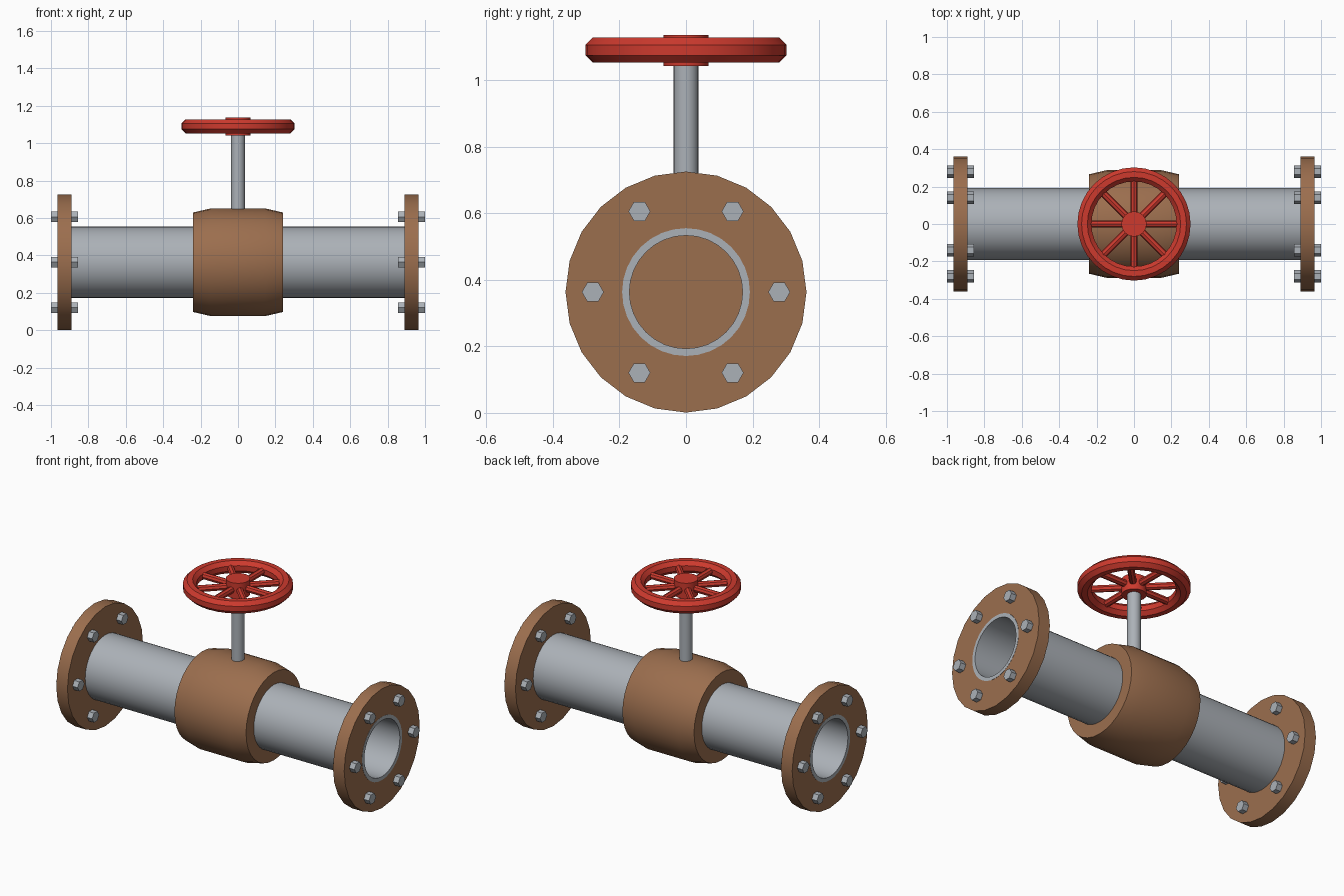
import bpy, math
from mathutils import Matrix, Vector

if "Cube" in bpy.data.objects:
    bpy.data.objects.remove(bpy.data.objects["Cube"], do_unlink=True)

AXIS_Z = 0.363    # height of the pipe centreline
WHEEL_Z = 1.09    # height of the handwheel


def material(name, rgb):
    m = bpy.data.materials.new(name)
    m.use_nodes = True
    m.diffuse_color = (*rgb, 1)
    m.node_tree.nodes["Principled BSDF"].inputs["Base Color"].default_value = (*rgb, 1)
    return m


brown = material("brown_casting", (0.33, 0.156, 0.076))
grey = material("grey_steel", (0.41, 0.44, 0.475))
red = material("red_paint", (0.61, 0.042, 0.027))


def lathe(name, profile, sides, mat, axis, origin, closed=False):
    """Spin (along, radius) points around an axis; ends are capped unless the profile is a loop."""
    rot = Vector((0, 0, 1)).rotation_difference(Vector(axis)).to_matrix().to_4x4()
    place = Matrix.Translation(origin) @ rot
    verts = []
    for along, radius in profile:
        for i in range(sides):
            a = math.tau * i / sides
            verts.append(place @ Vector((radius * math.cos(a), radius * math.sin(a), along)))
    n = len(profile)
    faces = []
    for j in range(n if closed else n - 1):
        p, q = j * sides, (j + 1) % n * sides
        for i in range(sides):
            k = (i + 1) % sides
            faces.append((p + i, p + k, q + k, q + i))
    if not closed:
        faces.append(tuple(reversed(range(sides))))
        faces.append(tuple(range((n - 1) * sides, n * sides)))
    mesh = bpy.data.meshes.new(name)
    mesh.from_pydata(verts, [], faces)
    mesh.materials.append(mat)
    obj = bpy.data.objects.new(name, mesh)
    bpy.context.collection.objects.link(obj)
    bpy.ops.object.select_all(action="DESELECT")
    obj.select_set(True)
    bpy.context.view_layer.objects.active = obj
    bpy.ops.object.shade_smooth_by_angle(angle=math.radians(30))
    return obj


def tube(name, start, end, inner, outer, sides, mat, axis, origin):
    loop = [(start, inner), (start, outer), (end, outer), (end, inner)]
    # reversed so that the faces point outwards
    return lathe(name, loop[::-1], sides, mat, axis, origin, closed=True)


def rod(name, start, end, radius, sides, mat, axis, origin):
    return lathe(name, [(start, radius), (end, radius)], sides, mat, axis, origin)


centre = (0, 0, AXIS_Z)

# Valve body with chamfered shoulders
lathe("valve_body", [(-0.24, 0.266), (-0.145, 0.288), (0.145, 0.288), (0.24, 0.266)],
      32, brown, (1, 0, 0), centre)

# Pipe, flange and bolts on each side
for side, sign in (("left", 1), ("right", -1)):
    out = (sign, 0, 0)
    tube(side + "_pipe", 0.2, 0.966, 0.17, 0.192, 32, grey, out, centre)
    tube(side + "_flange", 0.89, 0.965, 0.185, 0.362, 24, brown, out, centre)
    for i in range(6):
        a = math.tau * i / 6
        spot = (0, 0.28 * math.cos(a), AXIS_Z + 0.28 * math.sin(a))
        bolt = rod(f"{side}_flange_bolt_{i + 1}", 0.856, 1.0, 0.033, 6, grey, out, spot)
        # turn the hexagon so that its corners point along y
        turn = Matrix.Translation(spot) @ Matrix.Rotation(math.pi / 2, 4, "X")
        bolt.data.transform(turn @ Matrix.Translation(spot).inverted())

# Stem
rod("stem", 0.6, 1.06, 0.037, 24, grey, (0, 0, 1), (0, 0, 0))

# Handwheel: hub, octagonal rim and eight spokes
wheel = (0, 0, WHEEL_Z)
rod("handwheel_hub", -0.048, 0.046, 0.067, 24, red, (0, 0, 1), wheel)
section = []
for i in range(8):
    a = math.tau * (i + 0.5) / 8
    section.append((0.0406 * math.cos(a), 0.265 + 0.0406 * math.sin(a)))
lathe("handwheel_rim", section, 32, red, (0, 0, 1), wheel, closed=True)
for i in range(8):
    a = math.tau * i / 8
    rod(f"handwheel_spoke_{i + 1}", 0.04, 0.25, 0.02, 8, red,
        (math.cos(a), math.sin(a), 0), wheel)

# Make every surface face outwards
for obj in bpy.context.scene.objects:
    if obj.type == "MESH":
        bpy.ops.object.select_all(action="DESELECT")
        obj.select_set(True)
        bpy.context.view_layer.objects.active = obj
        bpy.ops.object.mode_set(mode="EDIT")
        bpy.ops.mesh.select_all(action="SELECT")
        bpy.ops.mesh.normals_make_consistent(inside=False)
        bpy.ops.object.mode_set(mode="OBJECT")
